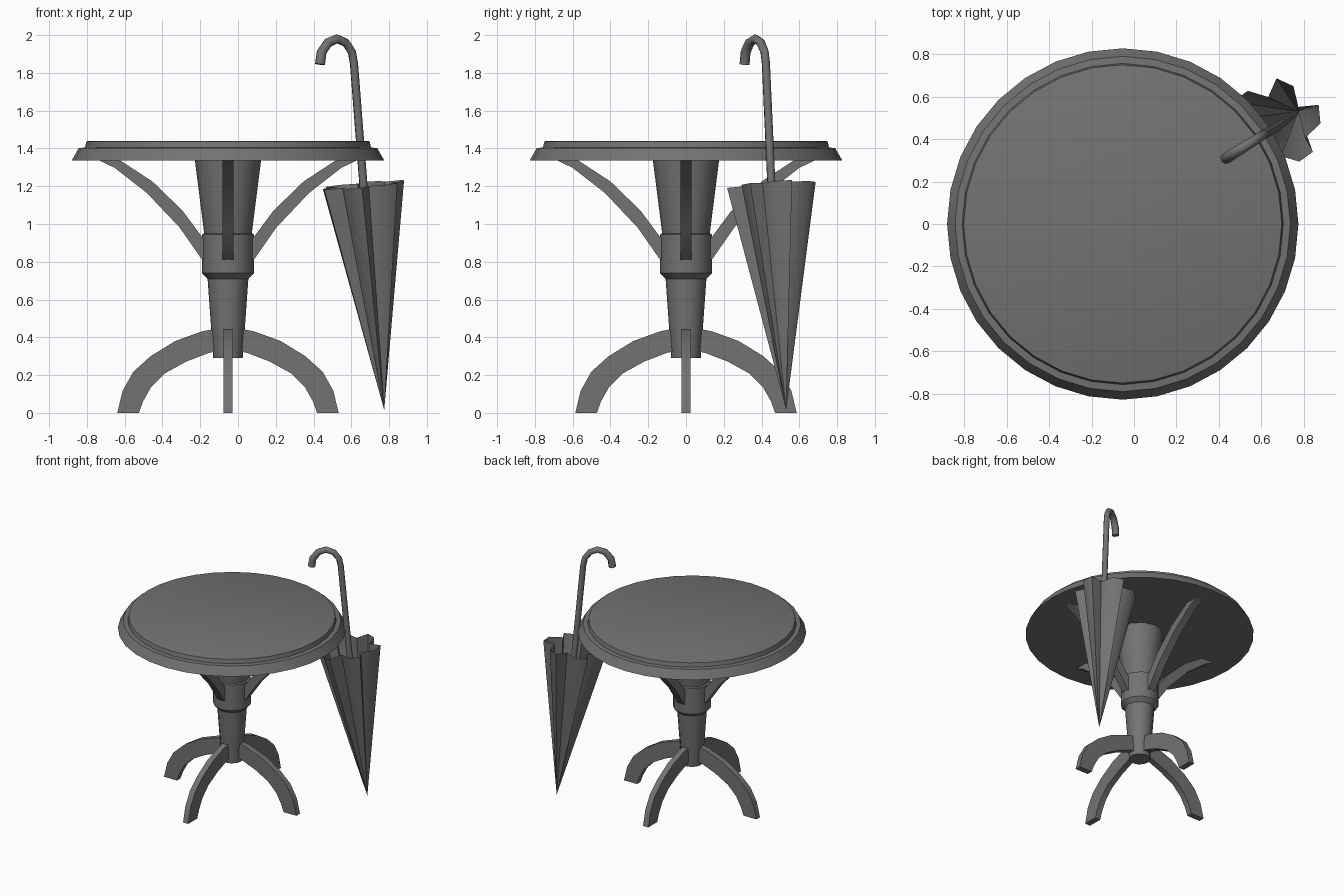
import bpy, bmesh, math
from mathutils import Vector, Matrix

if "Cube" in bpy.data.objects:
    bpy.data.objects.remove(bpy.data.objects["Cube"])

CX = -0.053  # table axis
mat = bpy.data.materials.new("dark_grey")
mat.diffuse_color = (0.17, 0.17, 0.17, 1)
mat.use_nodes = True
mat.node_tree.nodes["Principled BSDF"].inputs["Base Color"].default_value = mat.diffuse_color


def finish(name, bm, angle=35):
    bmesh.ops.recalc_face_normals(bm, faces=bm.faces)
    me = bpy.data.meshes.new(name)
    bm.to_mesh(me)
    bm.free()
    me.materials.append(mat)
    ob = bpy.data.objects.new(name, me)
    bpy.context.collection.objects.link(ob)
    bpy.ops.object.select_all(action='DESELECT')
    bpy.context.view_layer.objects.active = ob
    ob.select_set(True)
    bpy.ops.object.shade_smooth_by_angle(angle=math.radians(angle))
    return ob


def bridge(bm, rings):
    n = len(rings[0])
    for a, b in zip(rings, rings[1:]):
        for i in range(n):
            j = (i + 1) % n
            bm.faces.new((a[i], a[j], b[j], b[i]))


def cap_ends(bm, rings):
    bm.faces.new(rings[0])
    bm.faces.new(rings[-1])


def lathe(name, profile, sides):
    bm = bmesh.new()
    rings = []
    for r, z in profile:
        rings.append([bm.verts.new((CX + r * math.cos(math.tau * i / sides),
                                    r * math.sin(math.tau * i / sides), z)) for i in range(sides)])
    bridge(bm, rings)
    cap_ends(bm, rings)
    return finish(name, bm)


def four_arms(name, outer, inner, width):
    """Curved flat bar between two edge lines in (radius, z), repeated round the axis."""
    for k in range(4):
        bm = bmesh.new()
        rot = Matrix.Translation((CX, 0, 0)) @ Matrix.Rotation(k * math.pi / 2, 4, 'Z')
        rings = []
        for (ro, zo), (ri, zi) in zip(outer, inner):
            pts = [(ro, -width / 2, zo), (ro, width / 2, zo), (ri, width / 2, zi), (ri, -width / 2, zi)]
            rings.append([bm.verts.new(rot @ Vector(p)) for p in pts])
        bridge(bm, rings)
        cap_ends(bm, rings)
        finish(f"{name}_{k + 1}", bm)


def tube(name, path, radii, sides=8):
    bm = bmesh.new()
    side = Vector((0.1, 0.066, 0)).cross(Vector((0, 0, 1))).normalized()
    rings = []
    for i, p in enumerate(path):
        t = (path[min(i + 1, len(path) - 1)] - path[max(i - 1, 0)]).normalized()
        v = t.cross(side).normalized()
        rings.append([bm.verts.new(p + radii[i] * (side * math.cos(math.tau * s / sides)
                                                   + v * math.sin(math.tau * s / sides)))
                      for s in range(sides)])
    bridge(bm, rings)
    cap_ends(bm, rings)
    return finish(name, bm, 60)


# Table top with stepped rim
lathe("table_top", [(0.828, 1.335), (0.790, 1.402), (0.757, 1.405), (0.750, 1.437), (0.742, 1.44)], 32)

# Column: lower shaft, collar, flared upper shaft
lathe("column", [(0.078, 0.29), (0.108, 0.71), (0.138, 0.74), (0.138, 0.945),
                 (0.126, 0.95), (0.175, 1.336)], 12)

# Brackets under the top
four_arms("bracket",
          [(0.68, 1.336), (0.60, 1.297), (0.43, 1.165), (0.255, 0.98), (0.14, 0.815), (0.11, 0.80)],
          [(0.57, 1.336), (0.545, 1.32), (0.40, 1.225), (0.24, 1.07), (0.14, 0.935), (0.11, 0.90)], 0.06)

# Arched feet
four_arms("leg",
          [(0.586, 0), (0.558, 0.116), (0.502, 0.217), (0.41, 0.30), (0.28, 0.38), (0.137, 0.432), (0.04, 0.45)],
          [(0.472, 0), (0.45, 0.06), (0.407, 0.137), (0.333, 0.21), (0.22, 0.272), (0.10, 0.318), (0.04, 0.33)],
          0.046)

# Umbrella canopy: open six-lobed pleated cone leaning on the table
tip = Vector((0.774, 0.53, 0.015))
rim = Vector((0.664, 0.452, 1.207))
tilt = Vector((0, 0, 1)).rotation_difference(rim - tip).to_matrix()
bm = bmesh.new()
apex = bm.verts.new(tip)
ring = []
for k in range(6):
    for off, r in ((0, 0.15), (24, 0.217), (46, 0.235)):
        if k == 5:
            r *= 0.9
        a = math.radians(-18 + 60 * k + off)
        ring.append(bm.verts.new(rim + tilt @ Vector((r * math.cos(a), r * math.sin(a), 0))))
for i, v in enumerate(ring):
    bm.faces.new((apex, v, ring[(i + 1) % len(ring)]))
finish("umbrella_canopy", bm, 75)

# Umbrella shaft and hooked handle
axis = (rim - tip) / (rim.z - tip.z)
top = Vector((0.614, 0.423, 1.85))
path = [tip + axis * 0.1, tip + axis * 1.19, top]
radii = [0.012, 0.022, 0.022]
hook = Vector((-0.18, -0.113, 0))
for u, z in ((0.06, 1.91), (0.24, 1.96), (0.5, 1.98), (0.76, 1.96), (0.95, 1.91), (1.0, 1.845)):
    p = top + hook * u
    path.append(Vector((p.x, p.y, z)))
    radii.append(0.022 + 0.005 * u)
tube("umbrella_shaft", path, radii)
